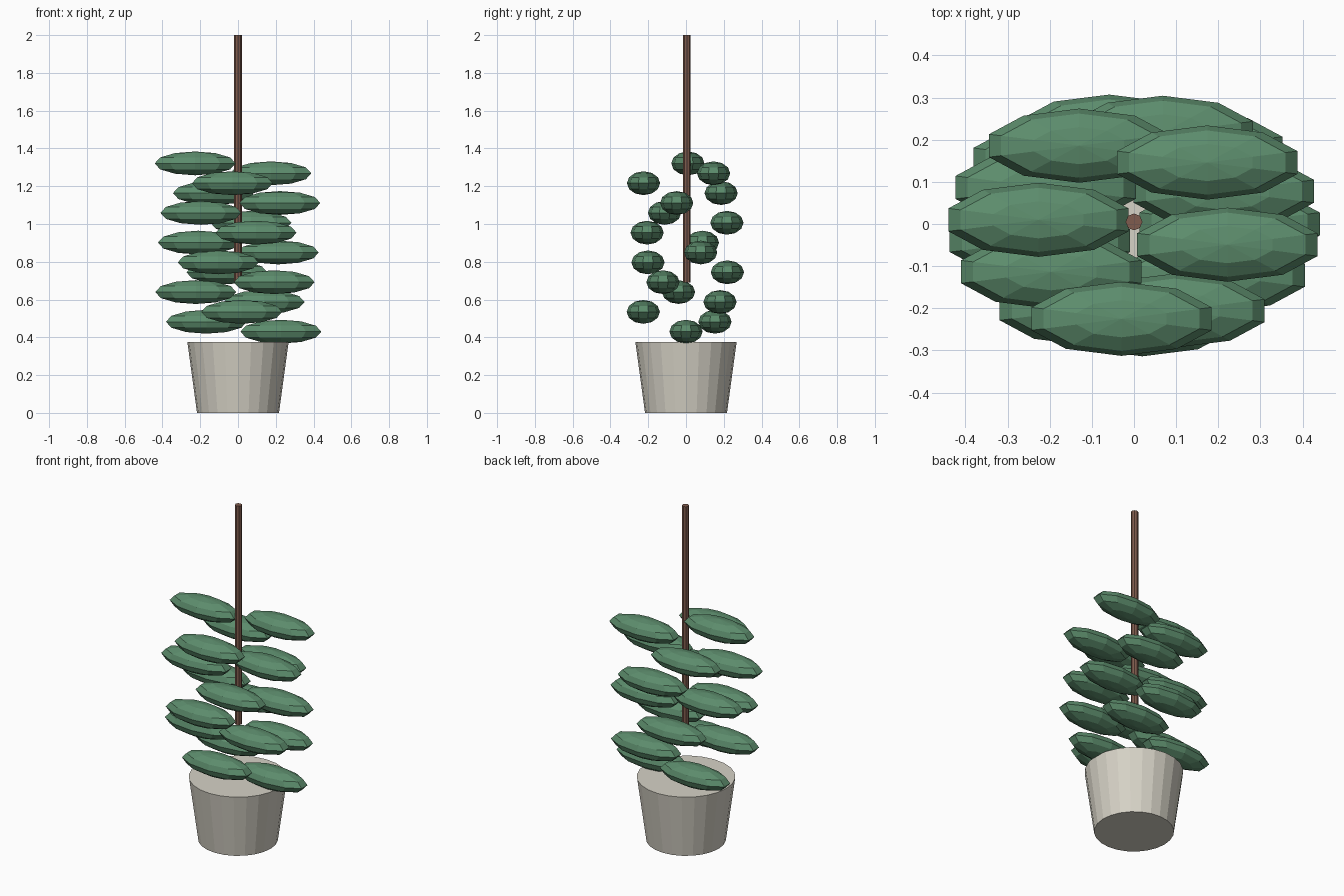
import bpy, math

if "Cube" in bpy.data.objects:
    bpy.data.objects.remove(bpy.data.objects["Cube"])


def material(name, srgb):
    m = bpy.data.materials.new(name)
    m.diffuse_color = [((c / 255 + 0.055) / 1.055) ** 2.4 for c in srgb] + [1]
    m.use_nodes = True
    m.node_tree.nodes["Principled BSDF"].inputs["Base Color"].default_value = m.diffuse_color
    return m


leaf_green = material("leaf green", (92, 140, 108))
stem_brown = material("stem brown", (128, 92, 78))
pot_grey = material("pot warm grey", (214, 210, 198))


def finish(name, mat):
    ob = bpy.context.object
    ob.name = name
    ob.data.materials.append(mat)
    return ob


# Tapered pot, closed at the top
bpy.ops.mesh.primitive_cone_add(vertices=24, radius1=0.217, radius2=0.268,
                                depth=0.375, location=(0, 0, 0.1875))
finish("pot", pot_grey)

# Thin upright stem
bpy.ops.mesh.primitive_cylinder_add(vertices=8, radius=0.02, depth=1.31,
                                    location=(0, 0.005, 1.345))
finish("stem", stem_brown)

# Flattened leaves climbing in a golden-angle spiral, all lying along x
for i in range(18):
    a = math.radians(137.5 * i)
    bpy.ops.mesh.primitive_uv_sphere_add(
        segments=10, ring_count=6, radius=1,
        location=(0.227 * math.cos(a), 0.227 * math.sin(a), 0.43 + 0.0524 * i))
    leaf = finish(f"leaf_{i + 1}", leaf_green)
    leaf.scale = (0.225, 0.088, 0.063)
